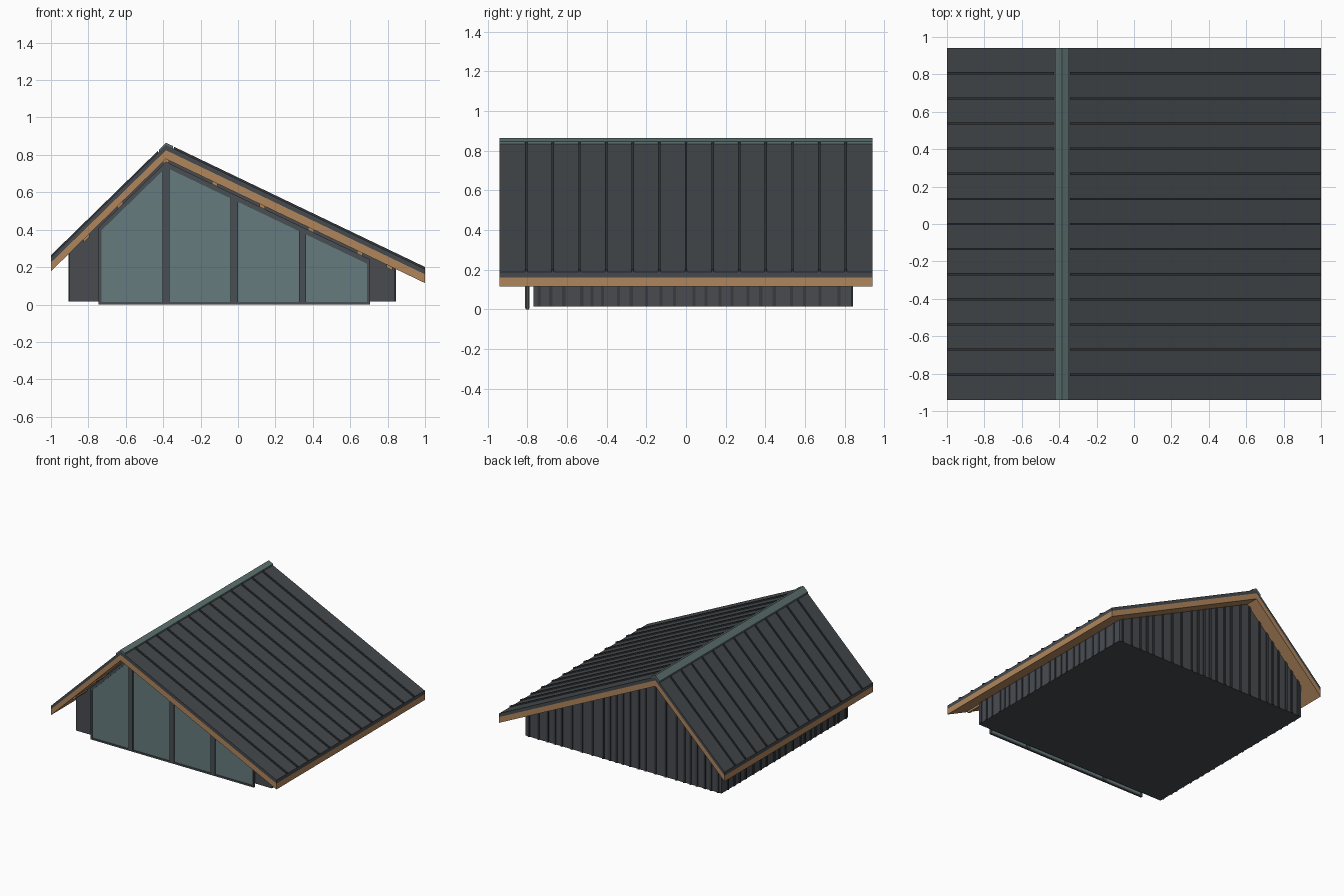
import bpy, bmesh, random

random.seed(4)
if "Cube" in bpy.data.objects:
    bpy.data.objects.remove(bpy.data.objects["Cube"], do_unlink=True)


def material(name, hex_code):
    lin = []
    for i in (0, 2, 4):
        c = int(hex_code[i:i + 2], 16) / 255
        lin.append(c / 12.92 if c <= 0.04045 else ((c + 0.055) / 1.055) ** 2.4)
    m = bpy.data.materials.new(name)
    m.use_nodes = True
    m.diffuse_color = (*lin, 1)
    m.node_tree.nodes["Principled BSDF"].inputs["Base Color"].default_value = (*lin, 1)
    return m


ROOF = material("roof metal", "45494d")
RIB = material("dark seam", "33373b")
WALL = material("dark cladding", "484b50")
BATTEN = material("batten grey", "383b3f")
TIMBER = material("timber", "b0865c")
GLASS = material("tinted glass", "667b7e")
FRAME = material("window frame", "494f53")
CAP = material("ridge teal", "5c706f")

RIDGE_X, RIDGE_Z = -0.385, 0.853
HALF_Y = 0.94
METAL, DECK = 0.028, 0.075   # depths of the roof layers below the top surface


def roof_z(x):
    """Height of the roof's top surface at x."""
    return RIDGE_Z - (0.976 * (RIDGE_X - x) if x < RIDGE_X else 0.479 * (x - RIDGE_X))


def add_prism(bm, points, y0, y1):
    """Extrude an x-z outline along y."""
    front = [bm.verts.new((x, y0, z)) for x, z in points]
    back = [bm.verts.new((x, y1, z)) for x, z in points]
    bm.faces.new(front)
    bm.faces.new(back[::-1])
    n = len(points)
    for i in range(n):
        j = (i + 1) % n
        bm.faces.new((front[i], back[i], back[j], front[j]))


def build(name, mat, prisms):
    bm = bmesh.new()
    for points, y0, y1 in prisms:
        add_prism(bm, points, y0, y1)
    bmesh.ops.recalc_face_normals(bm, faces=bm.faces)
    mesh = bpy.data.meshes.new(name)
    bm.to_mesh(mesh)
    bm.free()
    mesh.materials.append(mat)
    ob = bpy.data.objects.new(name, mesh)
    bpy.context.collection.objects.link(ob)
    return ob


def slope_line(x0, x1, offset):
    """Points along the roof line, with the ridge where it is crossed."""
    xs = [x0] + ([RIDGE_X] if x0 < RIDGE_X < x1 else []) + [x1]
    return [(x, roof_z(x) + offset) for x in xs]


def band(x0, x1, top, bottom):
    return slope_line(x0, x1, top) + slope_line(x0, x1, bottom)[::-1]


def gable(x0, x1, base, offset):
    return [(x1, base), (x0, base)] + slope_line(x0, x1, offset)


# Roof layers
build("roof_sheet", ROOF, [(band(-1, 1, 0, -METAL), -HALF_Y, HALF_Y)])
build("timber_deck", TIMBER, [(band(-1, 1, -METAL, -DECK), -HALF_Y, HALF_Y)])

# Standing seams on both slopes
seams = []
for k in range(-6, 7):
    y = k * HALF_Y / 7
    for x0, x1 in ((-1, RIDGE_X - 0.043), (RIDGE_X + 0.043, 1)):
        seams.append((band(x0, x1, 0.011, -0.005), y - 0.006, y + 0.006))
build("roof_seams", RIB, seams)

# Ridge cap
build("ridge_cap", CAP, [(band(RIDGE_X - 0.038, RIDGE_X + 0.038, 0.012, -0.004),
                          -HALF_Y, HALF_Y)])

# Purlin ends under the front overhang
purlins = [(band(x - 0.015, x + 0.015, -DECK + 0.01, -DECK - 0.016), -0.92, -0.76)
           for x in (-0.81, -0.63, RIDGE_X, -0.125, 0.13, 0.39, 0.65, 0.81)]
build("purlin_ends", TIMBER, purlins)

# House body
LEFT, RIGHT, FRONT, BACK, BASE = -0.9, 0.84, -0.77, 0.835, 0.015
build("house_walls", WALL, [(gable(LEFT, RIGHT, BASE, -DECK + 0.005), FRONT, BACK)])


def uneven(start, end):
    """Slightly irregular spacing for the cladding battens."""
    out, p = [], start + 0.03
    while p < end - 0.02:
        out.append(p)
        p += random.uniform(0.05, 0.1)
    return out


# Vertical cladding battens on the back and the two long sides
build("back_battens", BATTEN,
      [(gable(x - 0.008, x + 0.008, BASE, -DECK + 0.003), BACK - 0.002, BACK + 0.008)
       for x in uneven(LEFT, RIGHT)])
for name, wall, out in (("right_side_battens", LEFT, -0.006), ("left_side_battens", RIGHT, 0.006)):
    x0, x1 = sorted((wall, wall + out))
    build(name, BATTEN, [(gable(x0, x1, BASE, -DECK + 0.003), y - 0.008, y + 0.008)
                         for y in uneven(FRONT, BACK)])

# Glazed front: pane, edge frame and mullions
GL, GR = -0.745, 0.705
TOP = -DECK - 0.015
build("window_glass", GLASS, [(gable(GL + 0.01, GR - 0.01, 0.01, TOP - 0.02), -0.803, -0.797)])
edges = [(band(GL, GR, TOP, TOP - 0.03), -0.808, -0.792)]
edges.append(([(GL, 0), (GR, 0), (GR, 0.014), (GL, 0.014)], -0.808, -0.792))
for x in (GL, GR - 0.014):
    edges.append((gable(x, x + 0.014, 0, TOP - 0.01), -0.808, -0.792))
build("window_frame", FRAME, edges)
build("window_mullions", FRAME,
      [(gable(x - 0.019, x + 0.019, 0.005, TOP - 0.01), -0.812, -0.79)
       for x in (RIDGE_X, -0.02, 0.345)])
